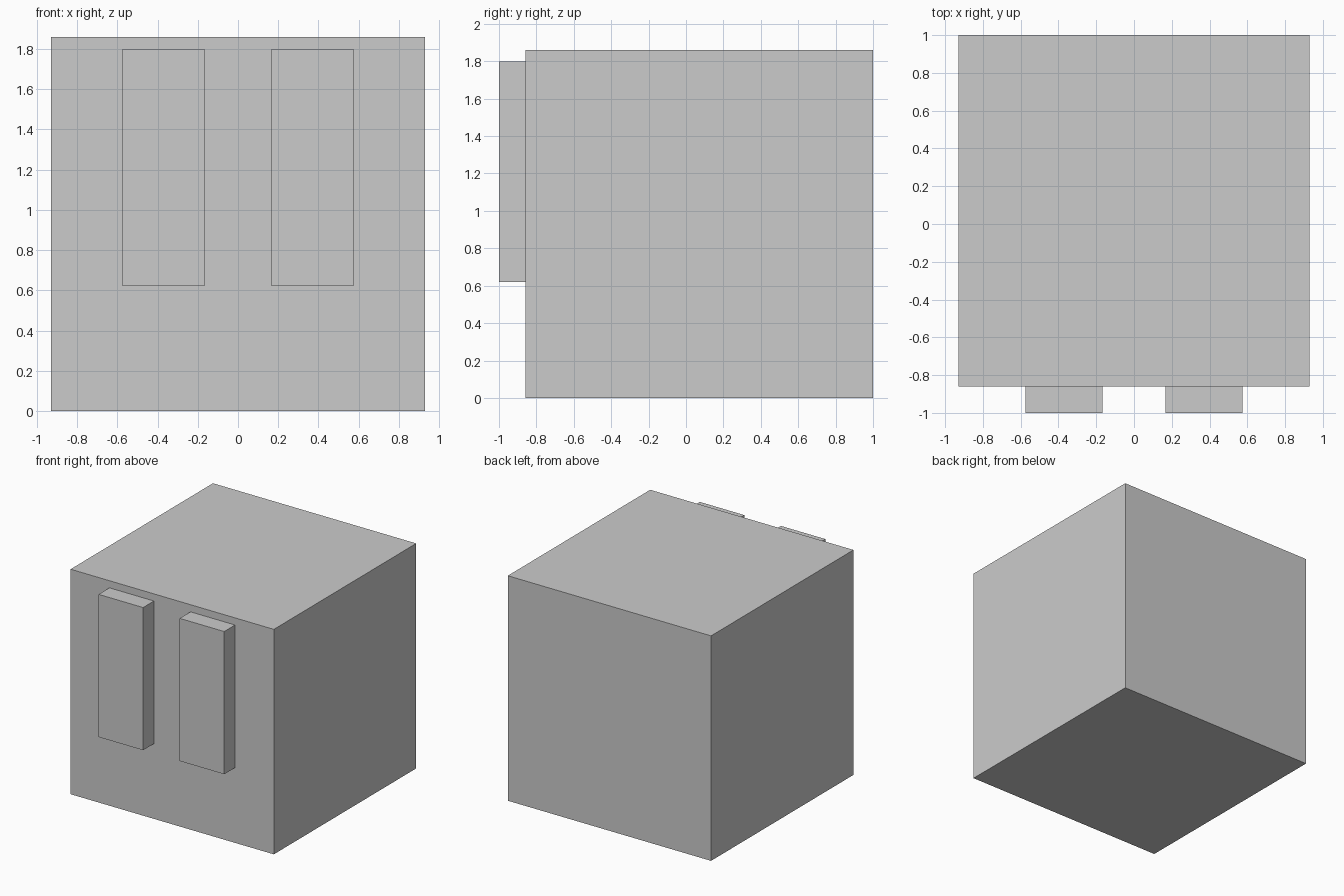
import bpy

if "Cube" in bpy.data.objects:
    bpy.data.objects.remove(bpy.data.objects["Cube"])


def box(name, x, y, z):
    """Axis-aligned box from (min, max) ranges."""
    ranges = (x, y, z)
    centre = [(a + b) / 2 for a, b in ranges]
    bpy.ops.mesh.primitive_cube_add(size=1, location=centre)
    obj = bpy.context.object
    obj.name = name
    obj.scale = [b - a for a, b in ranges]
    bpy.ops.object.transform_apply(location=True, rotation=False, scale=True)
    return obj


# Main cube body
box("body", (-0.929, 0.929), (-0.859, 1.0), (0.0, 1.859))

# Two raised upright panels on the front face
for side, label in ((-1, "left"), (1, "right")):
    x = sorted((side * 0.167, side * 0.574))
    box(f"{label}_front_panel", x, (-1.0, -0.859), (0.621, 1.80))
